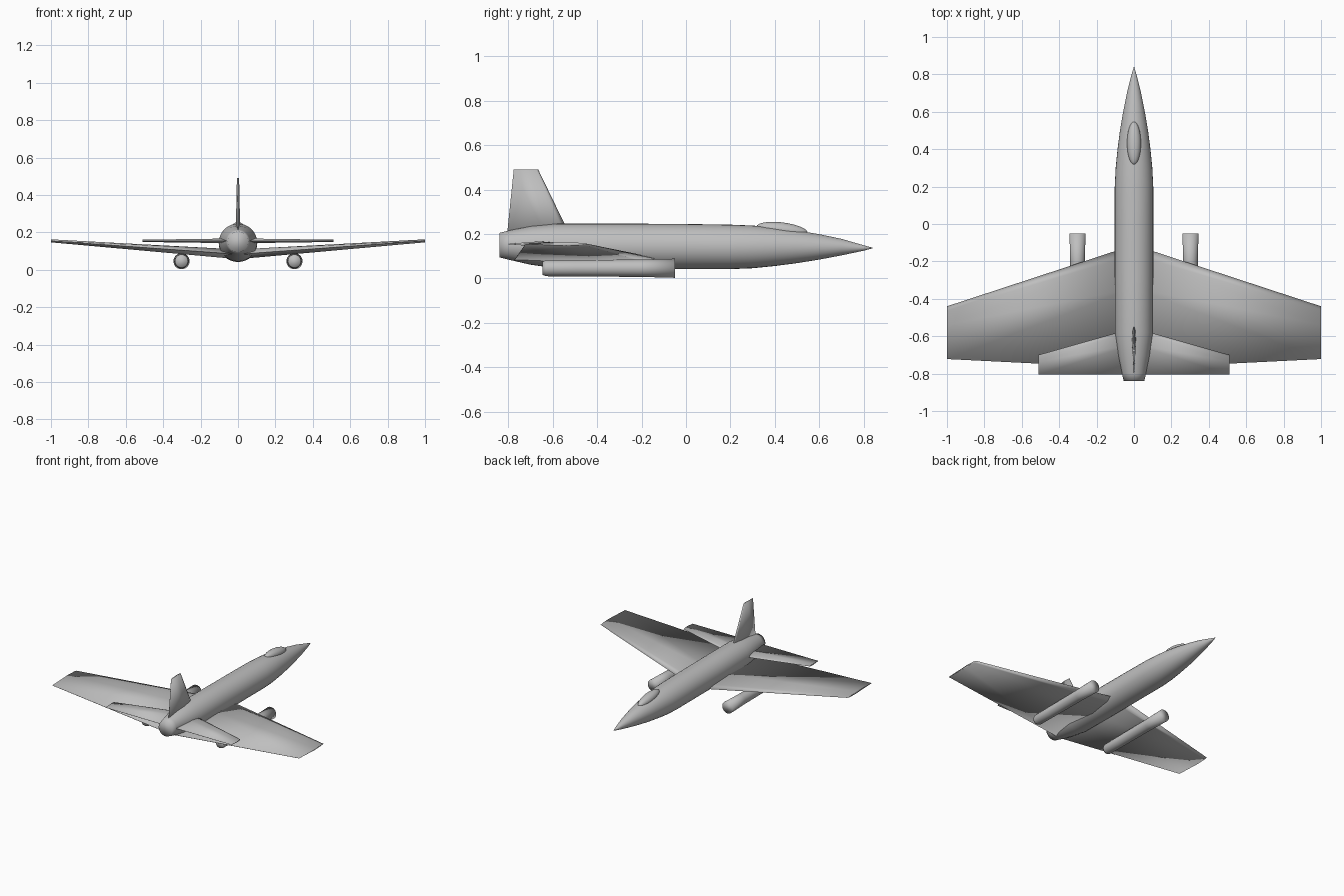
import bpy, math
from math import sin, cos, pi

if "Cube" in bpy.data.objects:
    bpy.data.objects.remove(bpy.data.objects["Cube"])

grey = bpy.data.materials.new("plain_grey")
grey.diffuse_color = (0.52, 0.52, 0.52, 1)
grey.use_nodes = True
grey.node_tree.nodes["Principled BSDF"].inputs["Base Color"].default_value = grey.diffuse_color


def make(name, verts, faces):
    mesh = bpy.data.meshes.new(name)
    mesh.from_pydata(verts, [], faces)
    mesh.materials.append(grey)
    ob = bpy.data.objects.new(name, mesh)
    bpy.context.collection.objects.link(ob)
    bpy.ops.object.select_all(action='DESELECT')
    ob.select_set(True)
    bpy.context.view_layer.objects.active = ob
    bpy.ops.object.mode_set(mode='EDIT')
    bpy.ops.mesh.select_all(action='SELECT')
    bpy.ops.mesh.normals_make_consistent(inside=False)
    bpy.ops.object.mode_set(mode='OBJECT')
    bpy.ops.object.shade_smooth()  # the whole model is softly shaded, even over its edges
    return ob


def loft(name, rings):
    """Skin a list of equal-length rings and cap both ends."""
    n = len(rings[0])
    verts = [v for r in rings for v in r]
    faces = [(k * n + i, k * n + (i + 1) % n, (k + 1) * n + (i + 1) % n, (k + 1) * n + i)
             for k in range(len(rings) - 1) for i in range(n)]
    faces += [tuple(range(n)), tuple((len(rings) - 1) * n + i for i in range(n))]
    return make(name, verts, faces)


def oval(x, y, z, rx, rz, n=32):
    return [(x + rx * cos(2 * pi * i / n), y, z + rz * sin(2 * pi * i / n)) for i in range(n)]


# airfoil: (chord fraction from leading edge, half thickness fraction)
FOIL = [(0, 0), (.08, .6), (.35, 1), (1, .05)]


def foil(lead, trail, half):
    pts = [(lead + (trail - lead) * c, half * t) for c, t in FOIL]
    return pts + [(y, -t) for y, t in reversed(pts[1:])]


# fuselage: y, half width, bottom, top
stations = [(-.84, .055, .095, .205), (-.8, .064, .085, .215), (-.7, .085, .062, .235),
            (-.58, .102, .045, .247), (-.3, .103, .042, .247), (0, .103, .042, .245),
            (.2, .103, .042, .242), (.3, .098, .046, .238), (.4, .088, .056, .23),
            (.5, .075, .069, .216), (.6, .058, .085, .199), (.7, .038, .104, .178),
            (.8, .013, .125, .149), (.84, .001, .136, .138)]
loft("fuselage", [oval(0, y, (b + t) / 2, w, (t - b) / 2) for y, w, b, t in stations])

# canopy bubble
bpy.ops.mesh.primitive_uv_sphere_add(segments=32, ring_count=16, radius=1,
                                     location=(0, .432, .219), rotation=(math.radians(-7), 0, 0))
canopy = bpy.context.object
canopy.name = "canopy"
canopy.scale = (.037, .116, .033)
canopy.data.materials.append(grey)
bpy.ops.object.shade_smooth()

for side, s in (("left", -1), ("right", 1)):
    # main wing with dihedral
    loft(side + "_wing", [[(s * x, y, z + t) for y, t in foil(a, b, h)] for x, a, b, h, z in
                          ((0, -.112, -.772, .026, .083), (1, -.44, -.722, .008, .155))])
    # tailplane
    loft(side + "_tailplane", [[(s * x, y, .155 + t) for y, t in foil(a, b, h)] for x, a, b, h in
                               ((0, -.555, -.805, .013), (.51, -.7, -.805, .006))])
    # engine tube, flat front and slightly chamfered nozzle
    loft(side + "_engine", [oval(s * .302, y, .046, r, r, 28) for y, r in
                            ((-.645, .03), (-.63, .036), (-.5, .037), (-.2, .039), (-.05, .043))])

# vertical fin
loft("fin", [[(t, y, z) for y, t in foil(a, b, h)] for z, a, b, h in
             ((.15, -.5, -.81, .013), (.49, -.665, -.775, .006))])
